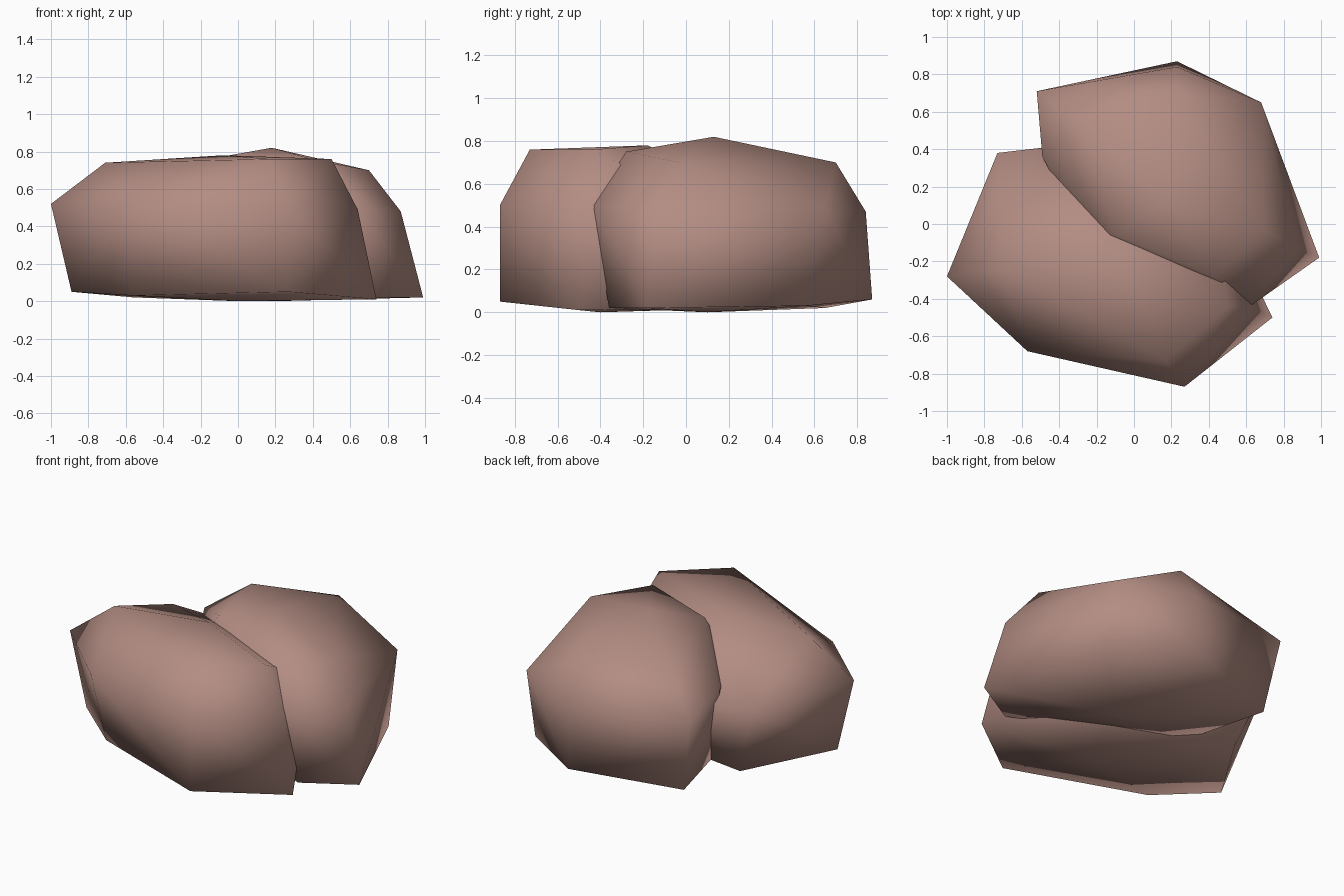
import bpy
import bmesh

# Remove the default cube if the scene has it
default_cube = bpy.data.objects.get("Cube")
if default_cube is not None:
    bpy.data.objects.remove(default_cube, do_unlink=True)


def make_material(name, colour):
    """Create a plain matte material with one flat colour."""
    material = bpy.data.materials.new(name)
    material.use_nodes = True
    material.diffuse_color = colour
    shader = material.node_tree.nodes.get("Principled BSDF")
    shader.inputs["Base Color"].default_value = colour
    shader.inputs["Roughness"].default_value = 0.9
    return material


def make_boulder(name, foot, shoulder, crown, material):
    """Wrap a convex hull around three rings of points given in hundredths."""
    bm = bmesh.new()
    for ring in (foot, shoulder, crown):
        for point in ring:
            bm.verts.new([value / 100 for value in point])
    result = bmesh.ops.convex_hull(bm, input=bm.verts)
    # Drop any points left inside the hull
    loose = [vert for vert in bm.verts if not vert.link_faces]
    bmesh.ops.delete(bm, geom=loose, context="VERTS")
    bmesh.ops.recalc_face_normals(bm, faces=bm.faces)
    for face in bm.faces:
        face.smooth = True
    mesh = bpy.data.meshes.new(name)
    bm.to_mesh(mesh)
    bm.free()
    mesh.materials.append(material)
    boulder = bpy.data.objects.new(name, mesh)
    bpy.context.scene.collection.objects.link(boulder)
    return boulder


stone = make_material("dusty_brown_stone", (0.45, 0.265, 0.225, 1))

# Front boulder: wide and low, leaning out to its right side
make_boulder(
    "front_boulder",
    foot=[(-89, -27, 5), (-56, -54, 3), (27, -87, 5), (74, -50, 1),
          (-56, 25, 2), (20, 15, 2), (0, -40, 0)],
    shoulder=[(-100, -28, 52), (-57, -68, 50), (27, -87, 50),
              (64, -45, 49), (-73, 38, 51), (-30, 43, 48), (45, 10, 48)],
    crown=[(-71, -24, 74), (17, -73, 76), (50, -44, 76), (-8, -18, 78)],
    material=stone,
)

# Back boulder: taller, tucked in behind and overlapping the front one
make_boulder(
    "back_boulder",
    foot=[(-44, 65, 2), (23, 87, 6), (68, 56, 3), (99, -18, 2),
          (68, -36, 2), (-30, 10, 2), (20, 10, 0)],
    shoulder=[(-52, 71, 50), (23, 84, 47), (68, 65, 49), (87, -13, 48),
              (62, -44, 50), (-49, 36, 56), (-25, -10, 50)],
    crown=[(18, 13, 82), (23, 70, 70), (70, -3, 70), (-28, 54, 70),
           (43, -28, 75), (-10, -5, 77)],
    material=stone,
)
